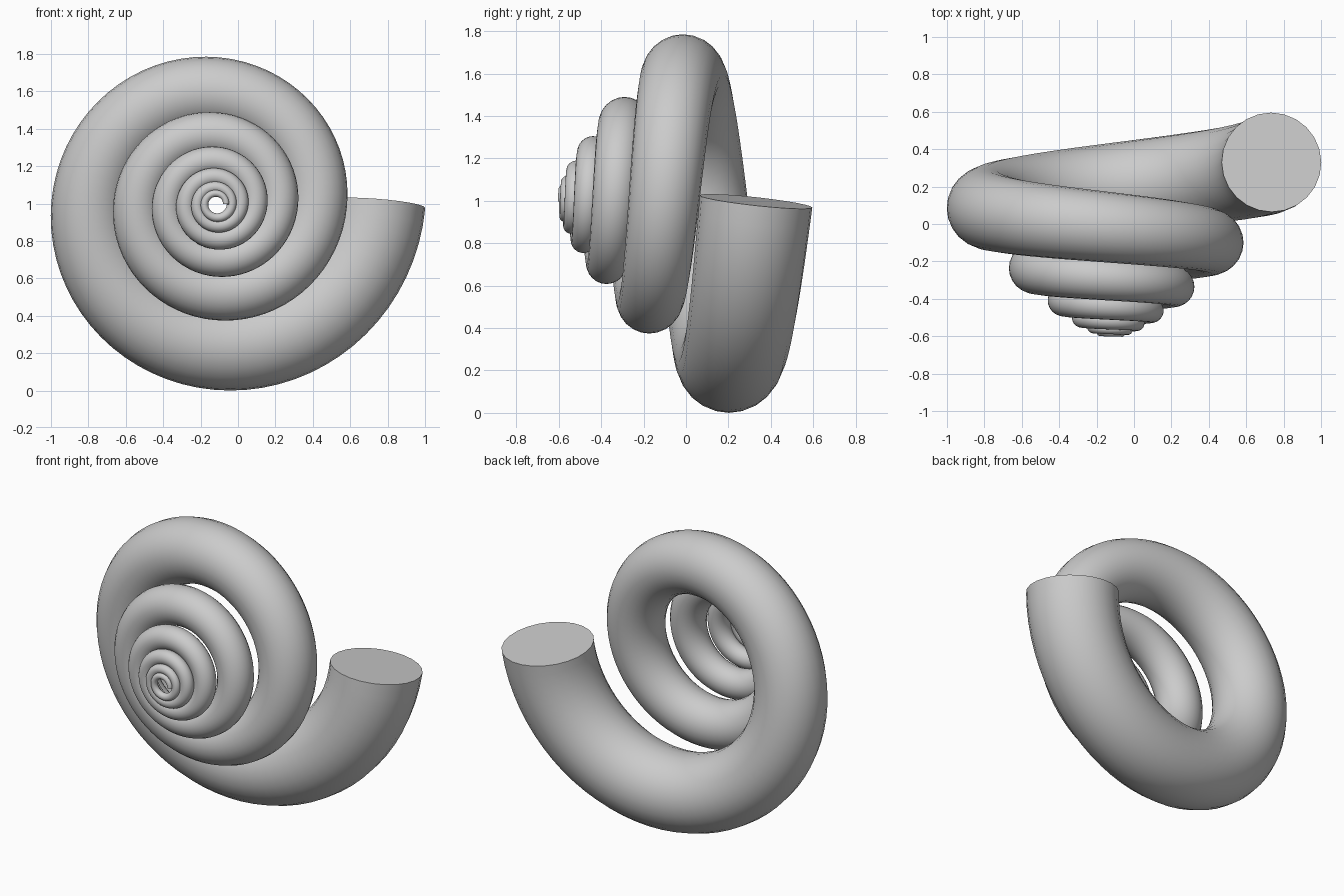
import bpy
import bmesh
import math
from mathutils import Vector

TURNS = 6
STEPS = 72          # rings per turn
SIDES = 24          # sides of the tube
SHRINK = 0.625      # size ratio from one turn to the next
CENTRE = Vector((-0.115, -0.61, 0.997))
TUBE = 0.267        # tube radius at the mouth

old = bpy.data.objects.get("Cube")
if old:
    bpy.data.objects.remove(old, do_unlink=True)

grey = bpy.data.materials.new("shell_grey")
grey.use_nodes = True
colour = (0.6, 0.6, 0.6, 1)
grey.diffuse_color = colour
grey.node_tree.nodes["Principled BSDF"].inputs["Base Color"].default_value = colour


def spine(t):
    """Centre of the tube, t turns inward from the mouth."""
    s = SHRINK ** t
    a = -2 * math.pi * t
    return CENTRE + Vector((0.85 * s * math.cos(a), 0.94 * s ** 1.32, 0.85 * s * math.sin(a)))


# Tapering tube swept along the conical spiral
bm = bmesh.new()
rings = []
for i in range(TURNS * STEPS + 1):
    t = i / STEPS
    tangent = (spine(t + 0.001) - spine(t - 0.001)).normalized()
    across = tangent.cross(Vector((0, 1, 0))).normalized()
    along = across.cross(tangent)
    r = TUBE * SHRINK ** t
    ring = []
    for k in range(SIDES):
        a = 2 * math.pi * k / SIDES
        ring.append(bm.verts.new(spine(t) + r * (math.cos(a) * across + math.sin(a) * along)))
    rings.append(ring)

for a, b in zip(rings, rings[1:]):
    for k in range(SIDES):
        n = (k + 1) % SIDES
        bm.faces.new((a[k], a[n], b[n], b[k]))

# Flat caps at the mouth and the tip
bm.faces.new(rings[0])
bm.faces.new(rings[-1])
bmesh.ops.recalc_face_normals(bm, faces=bm.faces)

mesh = bpy.data.meshes.new("spiral_shell")
bm.to_mesh(mesh)
bm.free()
mesh.materials.append(grey)
shell = bpy.data.objects.new("spiral_shell", mesh)
bpy.context.collection.objects.link(shell)

bpy.ops.object.select_all(action="DESELECT")
shell.select_set(True)
bpy.context.view_layer.objects.active = shell
bpy.ops.object.shade_smooth_by_angle(angle=math.radians(40))
